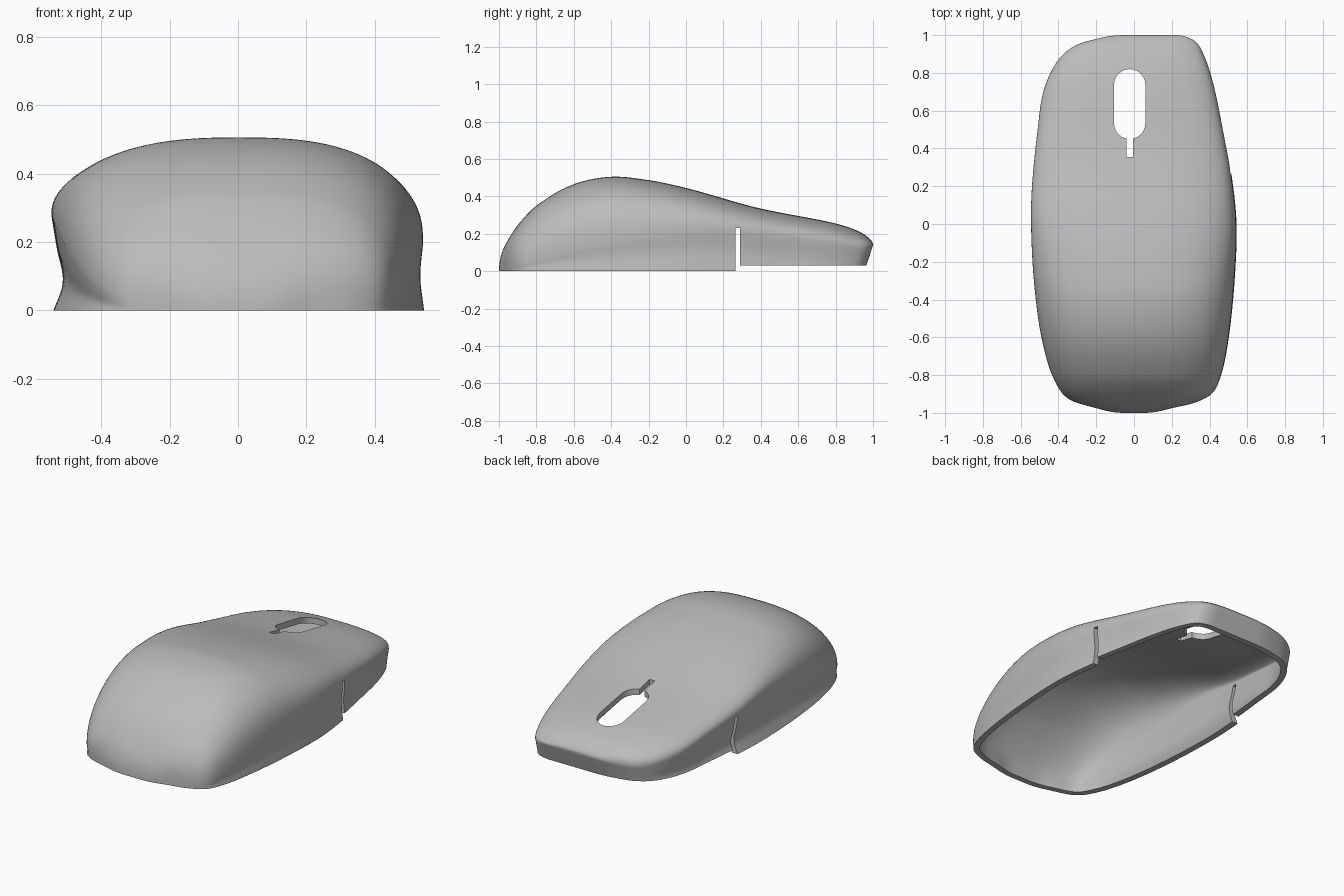
import bpy, bmesh, math

if "Cube" in bpy.data.objects:
    bpy.data.objects.remove(bpy.data.objects["Cube"])

# Control points along the length: (y, value)
TOP = [(-1, 0), (-.99, .08), (-.95, .17), (-.88, .27), (-.8, .35), (-.6, .465), (-.4, .505),
       (-.2, .487), (0, .445), (.4, .335), (.8, .255), (.92, .215), (.98, .175), (1, .14)]
WIDTH = {-1: [(-1, .05), (-.975, .2), (-.93, .34), (-.83, .42), (-.6, .49), (-.3, .53), (0, .545),
              (.2, .54), (.5, .51), (.7, .48), (.87, .4), (.95, .3), (.98, .2), (1, .05)],
         1: [(-1, .05), (-.975, .2), (-.95, .31), (-.9, .41), (-.8, .46), (-.6, .5), (-.3, .53),
             (0, .54), (.25, .515), (.5, .47), (.7, .43), (.87, .38), (.97, .32), (1, .22)]}
WAIST = {-1: [(-1, 0), (-.9, .05), (-.4, .22), (0, .28), (.3, .24), (.9, .13), (1, .14)],
         1: [(-1, 0), (-.9, .03), (-.4, .15), (0, .2), (.28, .2), (.9, .125), (1, .14)]}
# Side wall inset from the widest line (0) to the base (1)
INSET = {-1: [(0, 0), (.35, .016), (.7, .034), (1, .006), (1.2, -.015)],
         1: [(0, 0), (.5, .008), (1, -.003), (1.2, -.006)]}


def smooth(points, x):
    """Cubic interpolation through a few points."""
    n = len(points)

    def slope(i):
        a, b = points[max(i - 1, 0)], points[min(i + 1, n - 1)]
        return (b[1] - a[1]) / (b[0] - a[0])
    x = min(max(x, points[0][0]), points[-1][0])
    i = next(k for k in range(n - 1) if x <= points[k + 1][0])
    (x0, v0), (x1, v1) = points[i], points[i + 1]
    h = x1 - x0
    t = (x - x0) / h
    return (v0 * (1 + 2 * t) * (1 - t) ** 2 + v1 * t * t * (3 - 2 * t)
            + h * t * (1 - t) * (slope(i) * (1 - t) - slope(i + 1) * t))


def along(points, y):
    """Interpolate over the angle, so the ends come out round."""
    return smooth([(math.acos(-p), v) for p, v in points], math.acos(max(-1, min(1, -y))))


# Top sheet: rounded cross-sections along the length
bm = bmesh.new()
ROWS, COLS = 110, 64
grid = []
for r in range(ROWS + 1):
    y = -math.cos(math.pi * r / ROWS)
    crown = along(TOP, y)
    row = []
    for c in range(COLS + 1):
        a = math.pi * (c / COLS - .5)
        side = -1 if a < 0 else 1
        power = 2 / (2.5 if side < 0 else 2.7)
        waist = min(along(WAIST[side], y), crown)
        x = side * along(WIDTH[side], y) * abs(math.sin(a)) ** power
        z = waist + (crown - waist) * max(math.cos(a), 0) ** power
        row.append(bm.verts.new((x, y, z)))
    grid.append(row)
for r in range(ROWS):
    for c in range(COLS):
        bm.faces.new((grid[r][c], grid[r][c + 1], grid[r + 1][c + 1], grid[r + 1][c]))

# Side wall: rim of the sheet carried down below the base
rim = [row[0] for row in grid] + grid[-1][1:]
rim += [row[-1] for row in reversed(grid[:-1])] + grid[0][-2:0:-1]
FLOOR, LEVELS = -.04, 12
previous = rim
for k in range(1, LEVELS + 1):
    ring = []
    for v in rim:
        x, y, top = v.co
        side = -1 if x < 0 else 1
        z = top + (FLOOR - top) * k / LEVELS
        inset = smooth(INSET[side], (top - z) / max(top, .05)) * (1 - y * y)
        nose = max(0, (y - .6) / .4) ** 2 * .32 * (top - z)
        ring.append(bm.verts.new((x - side * inset, y - nose, z)))
    for i in range(len(rim)):
        j = (i + 1) % len(rim)
        bm.faces.new((previous[i], previous[j], ring[j], ring[i]))
    previous = ring
bmesh.ops.remove_doubles(bm, verts=bm.verts, dist=.0005)
bmesh.ops.recalc_face_normals(bm, faces=bm.faces)
if sum(f.normal.z * f.calc_area() for f in bm.faces) < 0:
    bmesh.ops.reverse_faces(bm, faces=bm.faces)
mesh = bpy.data.meshes.new("mouse_shell")
bm.to_mesh(mesh)
bm.free()
shell = bpy.data.objects.new("mouse_shell", mesh)
bpy.context.collection.objects.link(shell)
bpy.context.view_layer.objects.active = shell
shell.select_set(True)

grey = bpy.data.materials.new("plain_grey")
grey.use_nodes = True
colour = (.5, .5, .5, 1)
grey.diffuse_color = colour
grey.node_tree.nodes["Principled BSDF"].inputs["Base Color"].default_value = colour
mesh.materials.append(grey)

# Wall thickness
wall = shell.modifiers.new("wall", "SOLIDIFY")
wall.thickness = .035
wall.offset = -1
bpy.ops.object.modifier_apply(modifier="wall")


def cut(outline, low, high):
    """Cut an upright prism out of the shell."""
    b = bmesh.new()
    face = b.faces.new([b.verts.new((x, y, low)) for x, y in outline])
    up = bmesh.ops.extrude_face_region(b, geom=[face])["geom"]
    bmesh.ops.translate(b, vec=(0, 0, high - low),
                        verts=[g for g in up if isinstance(g, bmesh.types.BMVert)])
    bmesh.ops.recalc_face_normals(b, faces=b.faces)
    m = bpy.data.meshes.new("cutter")
    b.to_mesh(m)
    b.free()
    m.materials.append(grey)
    cutter = bpy.data.objects.new("cutter", m)
    cutter.hide_render = True
    bpy.context.collection.objects.link(cutter)
    mod = shell.modifiers.new("cut", "BOOLEAN")
    mod.operation = "DIFFERENCE"
    mod.solver = "EXACT"
    mod.object = cutter
    bpy.ops.object.modifier_apply(modifier="cut")
    bpy.data.objects.remove(cutter)


def box(x0, x1, y0, y1):
    return [(x0, y0), (x1, y0), (x1, y1), (x0, y1)]


# Flat base, raised front rim and side notches
cut(box(-2, 2, -2, 2), -1, 0)
cut(box(-2, 2, .28, 2), -1, .03)
cut(box(-2, 2, .264, .289), -1, .23)
# Wheel opening and the split between the buttons
MID, RADIUS = -.023, .083
opening = []
for i in range(26):
    a = math.pi * (i % 13) / 12 + (math.pi if i > 12 else 0)
    opening.append((MID + RADIUS * math.cos(a), (.737 if i < 13 else .533) + RADIUS * math.sin(a)))
cut(opening, .1, 1)
cut(box(MID - .017, MID + .017, .355, 2), -1, 1)

bpy.ops.object.shade_smooth_by_angle(angle=math.radians(35))
